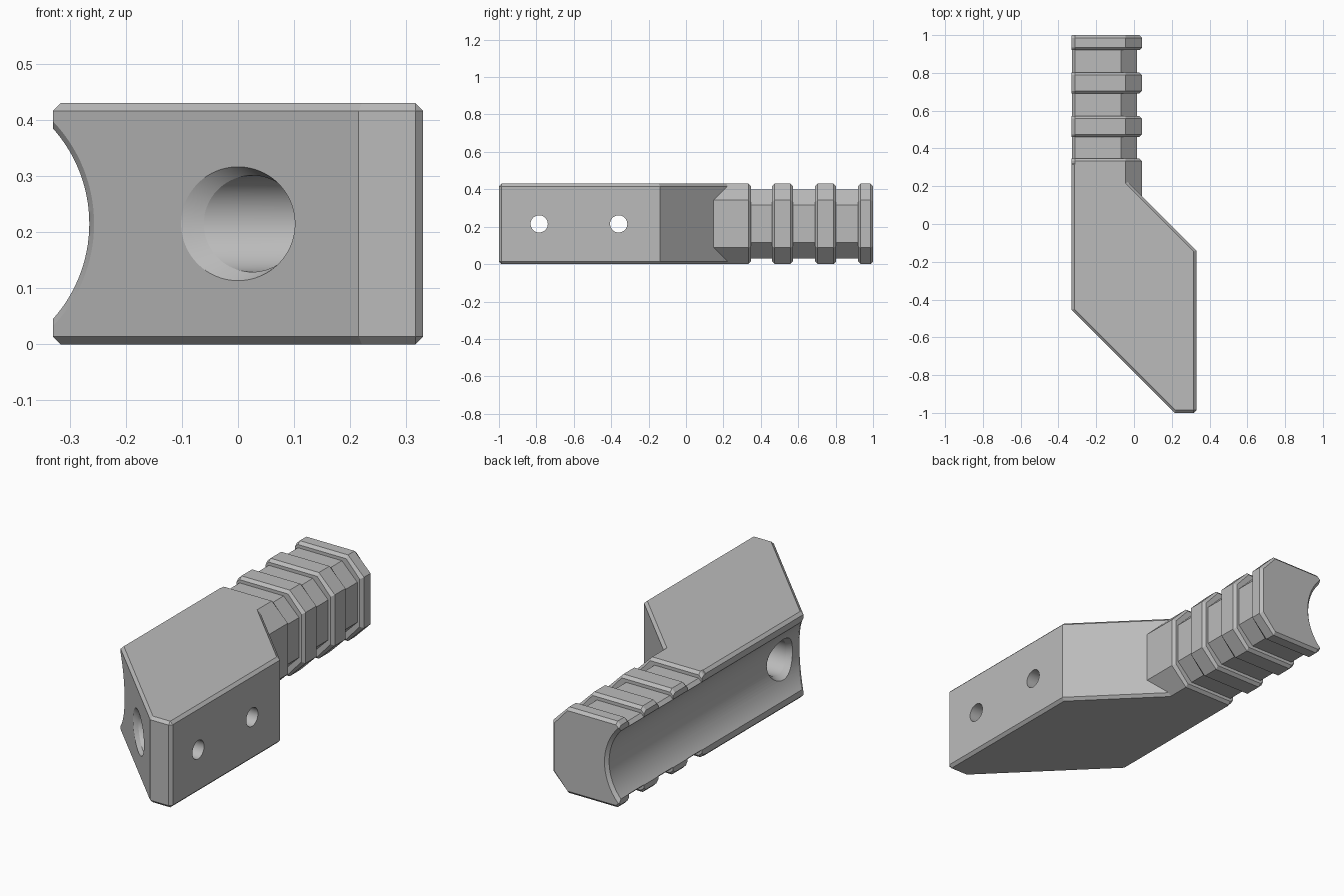
import bpy, bmesh, math

if "Cube" in bpy.data.objects:
    bpy.data.objects.remove(bpy.data.objects["Cube"])

ZC, CHAMFER = 0.215, 0.014          # mid height, edge chamfer
GX, GR = -0.52, 0.255               # groove axis x and radius
DIAG = -0.785                       # front slanted face: x + y = DIAG

grey = bpy.data.materials.new("grey")
grey.diffuse_color = (0.5, 0.5, 0.5, 1)
grey.use_nodes = True
grey.node_tree.nodes["Principled BSDF"].inputs["Base Color"].default_value = grey.diffuse_color


def loft(name, rings):
    """Closed solid skinned through rings of matching points."""
    bm = bmesh.new()
    loops = [[bm.verts.new(p) for p in ring] for ring in rings]
    n = len(loops[0])
    for a, b in zip(loops, loops[1:]):
        for i in range(n):
            j = (i + 1) % n
            bm.faces.new((a[i], a[j], b[j], b[i]))
    bm.faces.new(loops[0])
    bm.faces.new(loops[-1])
    bmesh.ops.recalc_face_normals(bm, faces=bm.faces)
    mesh = bpy.data.meshes.new(name)
    bm.to_mesh(mesh)
    bm.free()
    obj = bpy.data.objects.new(name, mesh)
    bpy.context.collection.objects.link(obj)
    mesh.materials.append(grey)
    return obj


def apply_modifier(obj, kind, **settings):
    mod = obj.modifiers.new(kind, kind)
    for key, value in settings.items():
        setattr(mod, key, value)
    bpy.context.view_layer.objects.active = obj
    bpy.ops.object.modifier_apply(modifier=mod.name)


def chamfer(obj):
    apply_modifier(obj, "BEVEL", width=CHAMFER, segments=1,
                   limit_method="ANGLE", angle_limit=math.radians(50))


def combine(obj, other, operation):
    apply_modifier(obj, "BOOLEAN", object=other, operation=operation, solver="EXACT")
    bpy.data.objects.remove(other, do_unlink=True)


def circle(r, n):
    return [(r * math.cos(2 * math.pi * i / n), r * math.sin(2 * math.pi * i / n))
            for i in range(n)]


def section(right, top, cut):
    """Handle outline in x, z: big chamfers right, small ones left."""
    upper = [(-0.33, top - 0.017), (-0.313, top), (right - cut, top), (right, top - cut)]
    return upper + [(x, 2 * ZC - z) for x, z in reversed(upper)]


def bar(name, outline, y0, y1, end=0.0):
    """Handle piece along y, with tapered ends."""
    def ring(y, inset):
        return [(x - inset * (x > 0), y, ZC + (z - ZC) * (1 - inset / ZC))
                for x, z in outline]
    rings = [ring(y0, end), ring(y1, end)]
    if end:
        rings[1:1] = [ring(y0 + end, 0), ring(y1 - end, 0)]
    return loft(name, rings)


# Slanted mounting block
plan = [(-0.33, -0.455), (0.215, -1), (0.33, -1), (0.33, -0.14),
        (-0.14, 0.33), (-0.33, 0.33)]
body = loft("slanted_grip", [[(x, y, z) for x, y in plan] for z in (0, 0.43)])
chamfer(body)

# Handle core, collar and ribs
rib = section(0.042, 0.43, 0.088)
combine(body, bar("collar", rib, 0.0, 0.347, CHAMFER), "UNION")
combine(body, bar("core", section(0.015, 0.4, 0.085), 0.25, 0.985), "UNION")
for y0, y1 in ((0.46, 0.572), (0.69, 0.802), (0.92, 1.0)):
    combine(body, bar("rib", rib, y0, y1, CHAMFER), "UNION")

# Long round groove on the left, flared at both ends
arc = lambda r: [(GX + x, ZC + z) for x, z in circle(r, 128)]
combine(body, loft("groove_cutter", [
    [(x, DIAG - x - 0.02, z) for x, z in arc(GR + 0.02)],
    [(x, DIAG - x + 0.015, z) for x, z in arc(GR)],
    [(x, 0.985, z) for x, z in arc(GR)],
    [(x, 1.02, z) for x, z in arc(GR + 0.035)]]), "DIFFERENCE")


# Countersunk bolt bores running in x, each with a small through hole
def slanted_face(y, z):
    return DIAG - y


def groove_face(y, z):
    return GX + math.sqrt(GR ** 2 - (z - ZC) ** 2)


for yc, face in ((-0.785, slanted_face), (-0.36, groove_face)):
    def bore_ring(r, depth=None, x=None):
        pts = [(yc + a, ZC + b) for a, b in circle(r, 64)]
        return [(face(y, z) + depth if x is None else x, y, z) for y, z in pts]
    combine(body, loft("bore_cutter", [bore_ring(0.12, -0.03), bore_ring(0.086, 0.025),
                                       bore_ring(0.086, x=0.21)]), "DIFFERENCE")
    combine(body, loft("hole_cutter", [bore_ring(0.046, x=0.17),
                                       bore_ring(0.046, x=0.4)]), "DIFFERENCE")

# Smooth the round surfaces, keep hard edges
bpy.ops.object.select_all(action="DESELECT")
body.select_set(True)
bpy.context.view_layer.objects.active = body
bpy.ops.object.shade_smooth_by_angle(angle=math.radians(20))
